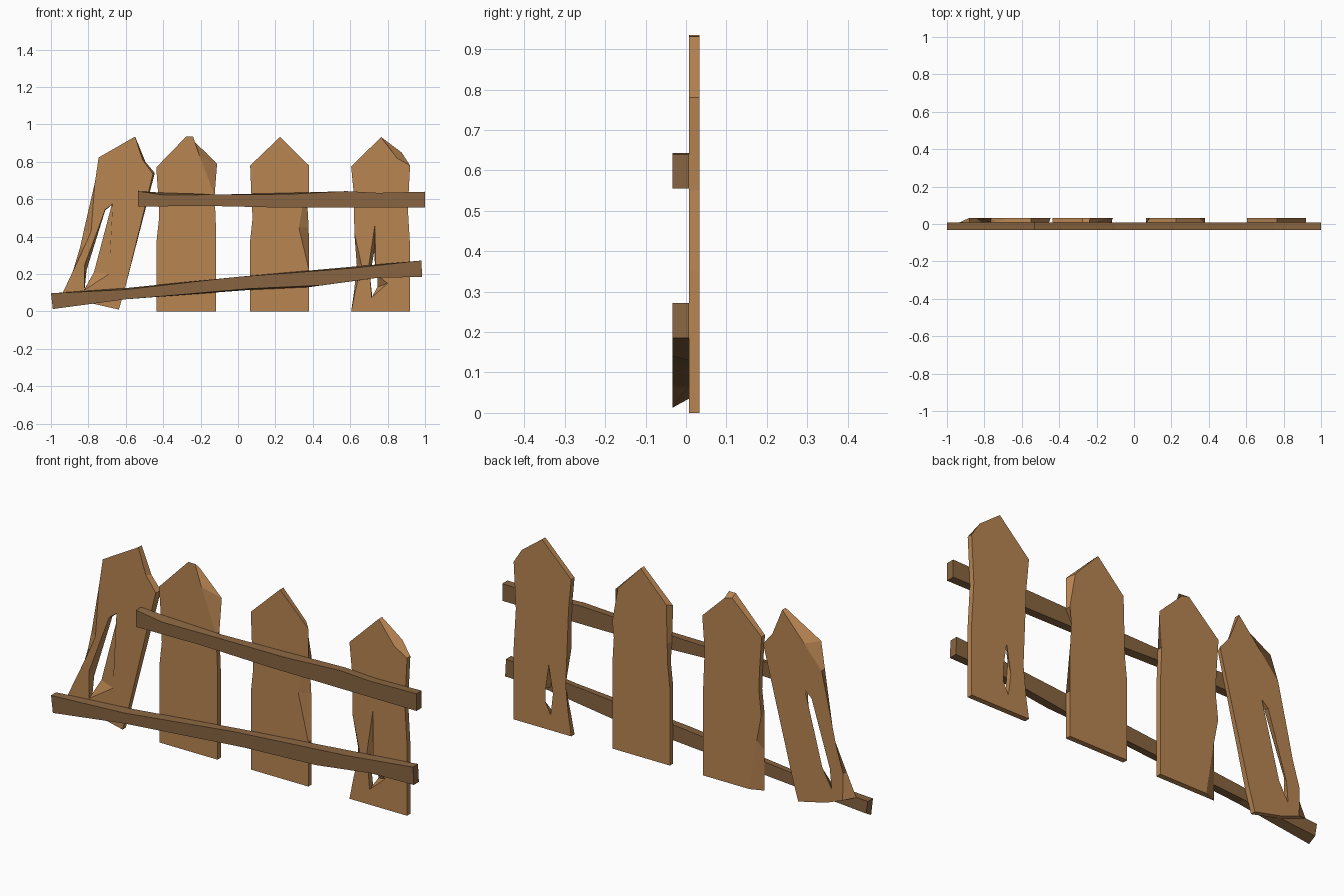
import bpy, bmesh


def material(name, rgb):
    m = bpy.data.materials.new(name)
    m.diffuse_color = (*rgb, 1)
    return m


PLANK = material("plank_wood", (0.48, 0.235, 0.085))
RAIL = material("rail_wood", (0.25, 0.13, 0.052))


def board(name, y0, y1, mat, outline, chips=None, hole=None, hole_back=None):
    """Slab from a front (x, z) outline; chips moves single back corners."""
    chips = chips or {}
    fronts = [outline]
    backs = [[chips.get(i, p) for i, p in enumerate(outline)]]
    if hole:
        fronts.append(hole)
        backs.append(hole_back)
    bm = bmesh.new()
    rings = []
    for y, loops, ny in ((y0, fronts, -1), (y1, backs, 1)):
        side, edges = [], []
        for loop in loops:
            vs = [bm.verts.new((x, y, z)) for x, z in loop]
            edges += [bm.edges.new((vs[i - 1], vs[i])) for i in range(len(vs))]
            side.append(vs)
        bmesh.ops.triangle_fill(bm, use_beauty=True, edges=edges, normal=(0, ny, 0))
        rings.append(side)
    for f, b in zip(*rings):
        for i in range(len(f)):
            bm.faces.new((f[i - 1], f[i], b[i], b[i - 1]))
    bmesh.ops.recalc_face_normals(bm, faces=bm.faces[:])
    me = bpy.data.meshes.new(name)
    bm.to_mesh(me)
    bm.free()
    me.materials.append(mat)
    ob = bpy.data.objects.new(name, me)
    bpy.context.collection.objects.link(ob)


def plank(name, *args, **kw):
    board(name, 0.007, 0.033, PLANK, *args, **kw)


def rail(name, *args, **kw):
    board(name, -0.033, 0.007, RAIL, *args, **kw)


# leaning split plank
plank("leaning_plank",
      [(-0.55, 0.935), (-0.745, 0.823), (-0.765, 0.69), (-0.785, 0.43),
       (-0.815, 0.36), (-0.883, 0.214), (-0.937, 0.10), (-0.79, 0.045),
       (-0.637, 0.01), (-0.605, 0.12), (-0.455, 0.735), (-0.51, 0.81)],
      chips={1: (-0.67, 0.80), 3: (-0.825, 0.43), 4: (-0.845, 0.34),
             6: (-0.88, 0.08), 10: (-0.445, 0.74), 11: (-0.495, 0.80)},
      hole=[(-0.67, 0.575), (-0.71, 0.545), (-0.82, 0.25), (-0.82, 0.115), (-0.69, 0.20)],
      hole_back=[(-0.675, 0.57), (-0.71, 0.54), (-0.81, 0.22), (-0.82, 0.12), (-0.77, 0.21)])

# second plank, front shoulder split off
plank("blunt_plank",
      [(-0.435, 0), (-0.117, 0), (-0.117, 0.43), (-0.125, 0.62), (-0.205, 0.83),
       (-0.24, 0.935), (-0.277, 0.935), (-0.437, 0.77), (-0.425, 0.6),
       (-0.422, 0.5), (-0.435, 0.38), (-0.435, 0.2)],
      chips={0: (-0.37, 0), 4: (-0.112, 0.79), 5: (-0.235, 0.91),
             6: (-0.275, 0.92), 11: (-0.41, 0.25)})

# third plank
plank("middle_plank",
      [(0.065, 0), (0.38, 0), (0.38, 0.22), (0.325, 0.45), (0.345, 0.56),
       (0.38, 0.63), (0.38, 0.78), (0.225, 0.933), (0.065, 0.78),
       (0.072, 0.6), (0.078, 0.5), (0.065, 0.38)],
      chips={3: (0.378, 0.45), 4: (0.372, 0.55), 6: (0.35, 0.80),
             8: (0.085, 0.79), 9: (0.08, 0.6)})

# fourth plank, knot hole
plank("holed_plank",
      [(0.605, 0), (0.92, 0), (0.92, 0.35), (0.908, 0.55), (0.92, 0.78), (0.85, 0.82),
       (0.765, 0.932), (0.605, 0.775), (0.62, 0.62), (0.622, 0.42), (0.66, 0.25),
       (0.625, 0.1)],
      chips={5: (0.875, 0.85), 9: (0.628, 0.42), 10: (0.635, 0.25), 11: (0.62, 0.1)},
      hole=[(0.733, 0.47), (0.70, 0.25), (0.715, 0.075), (0.80, 0.15), (0.735, 0.2)],
      hole_back=[(0.728, 0.32), (0.705, 0.18), (0.718, 0.075), (0.745, 0.13), (0.745, 0.2)])

# upper rail
rail("upper_rail",
     [(-0.535, 0.56), (-0.2, 0.565), (0.2, 0.556), (0.6, 0.555), (1, 0.555), (1, 0.64),
      (0.75, 0.634), (0.58, 0.643), (0.28, 0.627), (-0.1, 0.625), (-0.39, 0.622),
      (-0.535, 0.643)],
     chips={1: (-0.2, 0.572), 8: (0.28, 0.634), 10: (-0.39, 0.634)})

# sloping lower rail
rail("lower_rail",
     [(-0.99, 0.013), (-0.6, 0.065), (0.06, 0.122), (0.45, 0.14), (0.75, 0.18),
      (0.985, 0.185), (0.98, 0.272), (0.62, 0.232), (0, 0.185), (-0.6, 0.117),
      (-1, 0.097)],
     chips={0: (-0.99, 0.035), 2: (0.06, 0.115), 3: (0.38, 0.13), 7: (0.62, 0.24),
            9: (-0.6, 0.125)})
